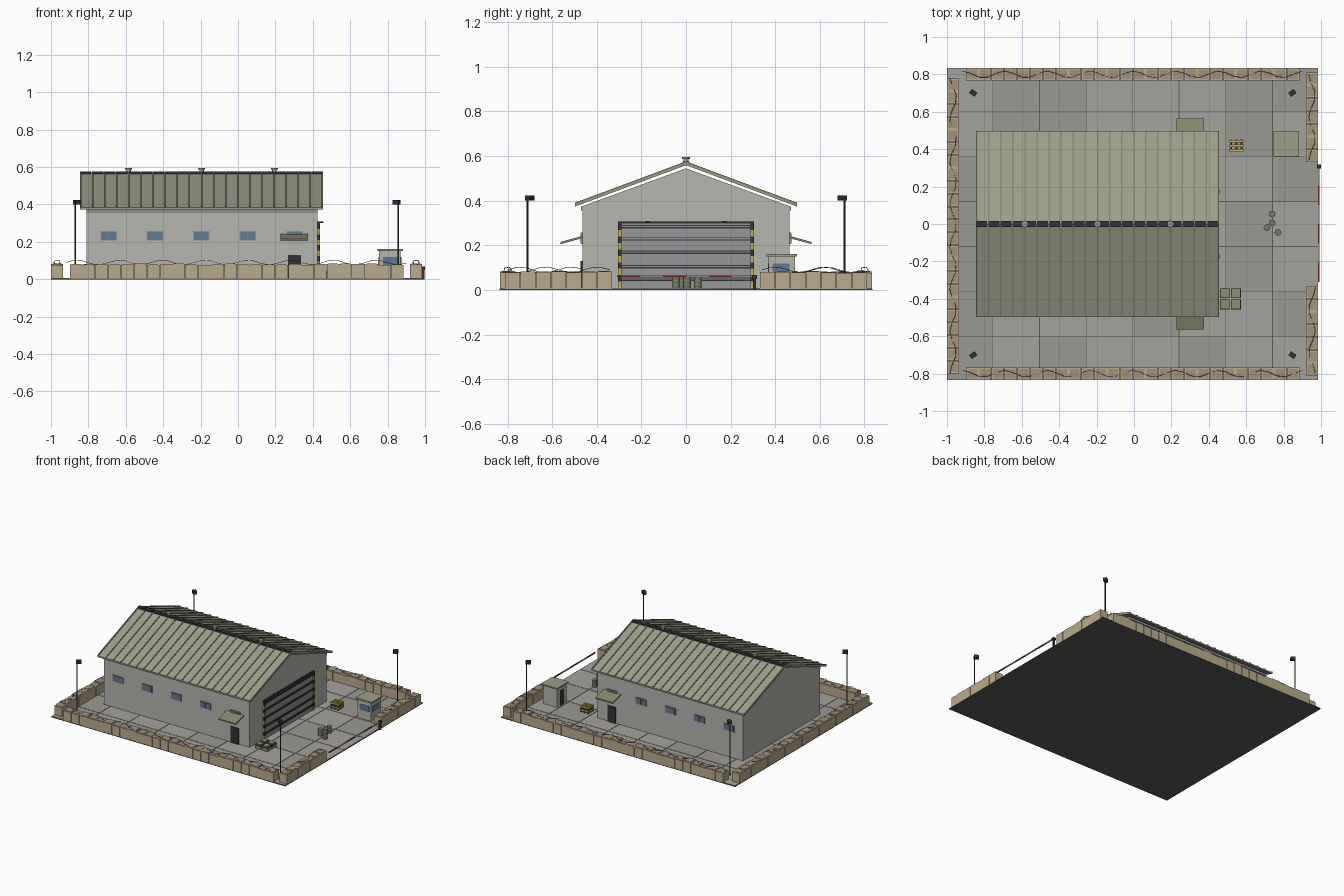
import bpy, bmesh, math, random
from mathutils import Matrix, Vector

if "Cube" in bpy.data.objects:
    bpy.data.objects.remove(bpy.data.objects["Cube"])

random.seed(4)


def mat(name, hexcol):
    rgb = [(int(hexcol[i:i + 2], 16) / 255) ** 2.2 for i in (0, 2, 4)]
    m = bpy.data.materials.new(name)
    m.diffuse_color = (*rgb, 1)
    m.use_nodes = True
    m.node_tree.nodes["Principled BSDF"].inputs["Base Color"].default_value = m.diffuse_color
    return m


CONC, CONC2 = mat("concrete", "A5A29C"), mat("concrete_dark", "9A9892")
JOINT, WALL = mat("joint", "5C5B59"), mat("wall", "B4B4AE")
ROOF, RIB = mat("roof", "9C9E88"), mat("roof_rib", "85876F")
DARK, STEEL = mat("dark", "343536"), mat("steel", "96969A")
GLASS, FRAME = mat("glass", "62788E"), mat("frame", "8E9090")
TAN, SAND = mat("barrier", "BBAA8B"), mat("sand", "A0927A")
YEL, RED, WHITE = mat("yellow", "C8B050"), mat("red", "A83A38"), mat("white", "D8D8D4")
OLIVE, DRUM = mat("olive", "8A8E70"), mat("drum", "737866")


def finish(bm, name, m):
    me = bpy.data.meshes.new(name)
    bmesh.ops.recalc_face_normals(bm, faces=bm.faces)
    bm.to_mesh(me)
    bm.free()
    me.materials.append(m)
    ob = bpy.data.objects.new(name, me)
    bpy.context.collection.objects.link(ob)
    return ob


def boxes(name, m, items):
    """items: (x0, x1, y0, y1, z0, z1) and optionally a rotation about the centre"""
    bm = bmesh.new()
    for it in items:
        x0, x1, y0, y1, z0, z1 = it[:6]
        rot = it[6] if len(it) > 6 else Matrix()
        c = Matrix.Translation(((x0 + x1) / 2, (y0 + y1) / 2, (z0 + z1) / 2))
        s = Matrix.Diagonal((x1 - x0, y1 - y0, z1 - z0, 1))
        bmesh.ops.create_cube(bm, size=1, matrix=c @ rot @ s)
    return finish(bm, name, m)


def cyls(name, m, items, seg=12):
    """items: (x, y, z0, z1, radius)"""
    bm = bmesh.new()
    for x, y, z0, z1, r in items:
        bmesh.ops.create_cone(bm, cap_ends=True, segments=seg, radius1=r, radius2=r, depth=z1 - z0,
                              matrix=Matrix.Translation((x, y, (z0 + z1) / 2)))
    return finish(bm, name, m)


def prism(name, m, pts, x0, x1):
    """Extrude a y-z profile along x"""
    bm = bmesh.new()
    f = bm.faces.new([bm.verts.new((x0, y, z)) for y, z in pts])
    g = bmesh.ops.extrude_face_region(bm, geom=[f])["geom"]
    bmesh.ops.translate(bm, vec=(x1 - x0, 0, 0), verts=[v for v in g if isinstance(v, bmesh.types.BMVert)])
    return finish(bm, name, m)


# Paved yard: base slab with separate panels leaving open joints
boxes("yard_base", JOINT, [(-1, 0.985, -0.835, 0.835, 0, 0.005)])
xs = [-1, -0.755, -0.505, -0.255, -0.01, 0.24, 0.49, 0.74, 0.985]
ys = [-0.835, -0.6, -0.36, -0.12, 0.12, 0.36, 0.6, 0.835]
panels = [[], []]
for i in range(8):
    for j in range(7):
        panels[random.random() < 0.4].append((xs[i] + 0.002, xs[i + 1] - 0.002, ys[j] + 0.002, ys[j + 1] - 0.002, 0.004, 0.008))
boxes("yard_panels", CONC, panels[0])
boxes("yard_panels_worn", CONC2, panels[1])

# Perimeter: filled barrier cells with a coil of wire on top
P = 0.0687
cells, fills = [], []


def wire(name, a, b):
    a, b = Vector(a), Vector(b)
    d = (b - a).normalized()
    side = Vector((-d.y, d.x, 0))
    n = int((b - a).length / 0.045)
    cu = bpy.data.curves.new(name, 'CURVE')
    cu.dimensions = '3D'
    cu.bevel_depth, cu.bevel_resolution = 0.0013, 0
    sp = cu.splines.new('POLY')
    sp.points.add(n)
    for k in range(n + 1):
        t = k * 1.25
        p = a.lerp(b, k / n) + side * 0.018 * math.cos(t) + Vector((0, 0, 0.09 + 0.013 * math.sin(t)))
        sp.points[k].co = (*p, 1)
    cu.materials.append(DARK)
    bpy.context.collection.objects.link(bpy.data.objects.new(name, cu))


def cell(x0, x1, y0, y1):
    h = random.uniform(0.075, 0.083)
    cells.append((x0, x1, y0, y1, 0.004, h))
    fills.append((x0 + 0.008, x1 - 0.008, y0 + 0.008, y1 - 0.008, h - 0.002, h + 0.002))


for s in (-1, 1):
    for i in range(26):
        x = -0.9 + i * P
        cell(x + 0.001, x + P - 0.001, s * 0.8 - 0.034, s * 0.8 + 0.034)
    for i in range(7):
        y = s * (0.365 + i * P)
        cell(0.92, 0.984, y - P / 2 + 0.001, y + P / 2 - 0.001)
    wire("side_wire", (-0.92, s * 0.8, 0), (0.9, s * 0.8, 0))
    wire("gate_wire", (0.952, s * 0.34, 0), (0.952, s * 0.8, 0))
for i in range(23):
    y = -0.8 + i * P
    cell(-0.999, -0.935, y + 0.001, y + P - 0.001)
wire("rear_wire", (-0.967, -0.8, 0), (-0.967, 0.78, 0))
boxes("barrier_cells", TAN, cells)
boxes("barrier_fill", SAND, fills)

# Hall body and pitched roof
prism("hall_walls", WALL, [(-0.465, 0.005), (0.465, 0.005), (0.465, 0.375), (0, 0.545), (-0.465, 0.375)], -0.81, 0.425)
ang = math.atan2(0.185, 0.497)
L = math.hypot(0.185, 0.497)
ribs, caps = [], []
for s in (-1, 1):
    prism("roof_panel", ROOF, [(s * 0.497, 0.374), (s * 0.497, 0.385), (0, 0.57), (0, 0.559)], -0.845, 0.455)
    rot = Matrix.Rotation(-s * ang, 4, 'X')
    for i in range(21):
        x = -0.841 + i * 0.0646
        ribs.append((x - 0.004, x + 0.004, s * 0.2485 - L / 2, s * 0.2485 + L / 2, 0.4765, 0.4835, rot))
    boxes("eave_trim", FRAME, [(-0.81, 0.425, s * 0.467 - 0.004, s * 0.467 + 0.004, 0.355, 0.373)])
boxes("roof_ribs", RIB, ribs)
boxes("ridge_cap", DARK, [(-0.843 + i * 0.065, -0.785 + i * 0.065, -0.016, 0.016, 0.563, 0.576) for i in range(20)])
vx = (-0.585, -0.195, 0.195)
cyls("ridge_vents", STEEL, [(x, 0, 0.57, 0.588, 0.012) for x in vx])
cyls("vent_caps", FRAME, [(x, 0, 0.586, 0.595, 0.019) for x in vx])

# Side windows, personnel doors and canopies on both long walls
frames, panes, doors = [], [], []
for s in (-1, 1):
    for x in (-0.692, -0.444, -0.196, 0.053, 0.302):
        frames.append((x - 0.044, x + 0.044, s * 0.467 - 0.004, s * 0.467 + 0.004, 0.206, 0.257))
        panes += [(x + a, x + a + 0.038, s * 0.47 - 0.003, s * 0.47 + 0.003, 0.211, 0.252) for a in (-0.039, 0.001)]
    doors.append((0.268, 0.336, s * 0.467 - 0.005, s * 0.467 + 0.005, 0.008, 0.13))
    prism("door_canopy", RIB, [(s * 0.465, 0.232), (s * 0.465, 0.242), (s * 0.563, 0.215), (s * 0.563, 0.205)], 0.227, 0.375)
boxes("window_frames", FRAME, frames)
boxes("window_panes", GLASS, panes)
boxes("side_doors", DARK, doors)

# Large sectional door with hazard striped jambs
boxes("hall_door", STEEL, [(0.42, 0.431, -0.29, 0.29, 0.008, 0.3)])
bands = []
for z in (0.05, 0.105, 0.17, 0.23, 0.285):
    bands += [(0.428, 0.436, -0.29, 0.29, z - 0.009, z - 0.003), (0.428, 0.436, -0.29, 0.29, z + 0.002, z + 0.006)]
boxes("hall_door_bands", DARK, bands + [(0.425, 0.435, -0.305, 0.305, 0.297, 0.306)])
for k, (nm, m) in enumerate((("jamb_yellow", YEL), ("jamb_black", DARK))):
    boxes(nm, m, [(0.425, 0.438, s * 0.297 - 0.008, s * 0.297 + 0.008, 0.008 + i * 0.029, 0.037 + i * 0.029)
                  for s in (-1, 1) for i in range(k, 10, 2)])
boxes("door_lights", DARK, [(0.425, 0.457, s * 0.172 - 0.009, s * 0.172 + 0.009, 0.302, 0.31) for s in (-1, 1)])

# Guard booth
boxes("booth_body", WALL, [(0.755, 0.87, 0.37, 0.488, 0.006, 0.15)])
boxes("booth_roof", ROOF, [(0.745, 0.882, 0.36, 0.498, 0.15, 0.161)])
boxes("booth_windows", GLASS, [(0.775, 0.855, 0.367, 0.375, 0.075, 0.118), (0.865, 0.873, 0.387, 0.465, 0.075, 0.118)])
boxes("booth_door", DARK, [(0.752, 0.76, 0.405, 0.45, 0.008, 0.12)])

# Gate boom and its posts
boxes("gate_posts", DARK, [(0.982, 0.996, 0.3, 0.314, 0, 0.067), (0.978, 1.0, 0.296, 0.318, 0.05, 0.067)])
for k, (nm, m) in enumerate((("boom_red", RED), ("boom_white", WHITE))):
    boxes(nm, m, [(0.985, 0.993, -0.31 + i * 0.103, -0.207 + i * 0.103, 0.057, 0.065) for i in range(k, 6, 2)])

# Corner lamp posts with heads turned inward
poles, heads = [], []
for x in (-0.87, 0.857):
    for y in (-0.71, 0.71):
        poles.append((x, y, 0.006, 0.41, 0.004))
        sx, sy = (1 if x < 0 else -1), (-1 if y > 0 else 1)
        hx, hy = x + 0.01 * sx, y + 0.009 * sy
        heads.append((hx - 0.018, hx + 0.018, hy - 0.013, hy + 0.013, 0.4, 0.423, Matrix.Rotation(sx * sy * 0.6, 4, 'Z')))
cyls("lamp_poles", DARK, poles, 8)
boxes("lamp_heads", DARK, heads)

# Drums with rolled hoops
spots = [(0.738, 0.053), (0.738, 0.005), (0.711, -0.02), (0.77, -0.045)]
cyls("drums", DRUM, [(x, y, 0.008, 0.06, 0.0165) for x, y in spots])
cyls("drum_hoops", RIB, [(x, y, z, z + 0.003, 0.018) for x, y in spots for z in (0.023, 0.041, 0.057)])

# Equipment crates with lids
cr = [(x, y) for x in (0.485, 0.545) for y in (-0.37, -0.43)]
boxes("crates", OLIVE, [(x - 0.023, x + 0.023, y - 0.023, y + 0.023, 0.008, 0.042) for x, y in cr])
boxes("crate_rims", DARK, [(x - 0.026, x + 0.026, y - 0.026, y + 0.026, 0.032, 0.038) for x, y in cr])
boxes("crate_lids", OLIVE, [(x - 0.021, x + 0.021, y - 0.021, y + 0.021, 0.04, 0.046) for x, y in cr])

# Stacked yellow planks on bearers
boxes("plank_stack", YEL, [(0.51, 0.585, y - 0.007, y + 0.007, z, z + 0.012)
                           for y in (0.393, 0.418, 0.443) for z in (0.016, 0.042)])
boxes("plank_bearers", DARK, [(x - 0.005, x + 0.005, 0.385, 0.451, z, z + 0.014)
                              for x in (0.52, 0.5475, 0.575) for z in (0.006, 0.028)])
